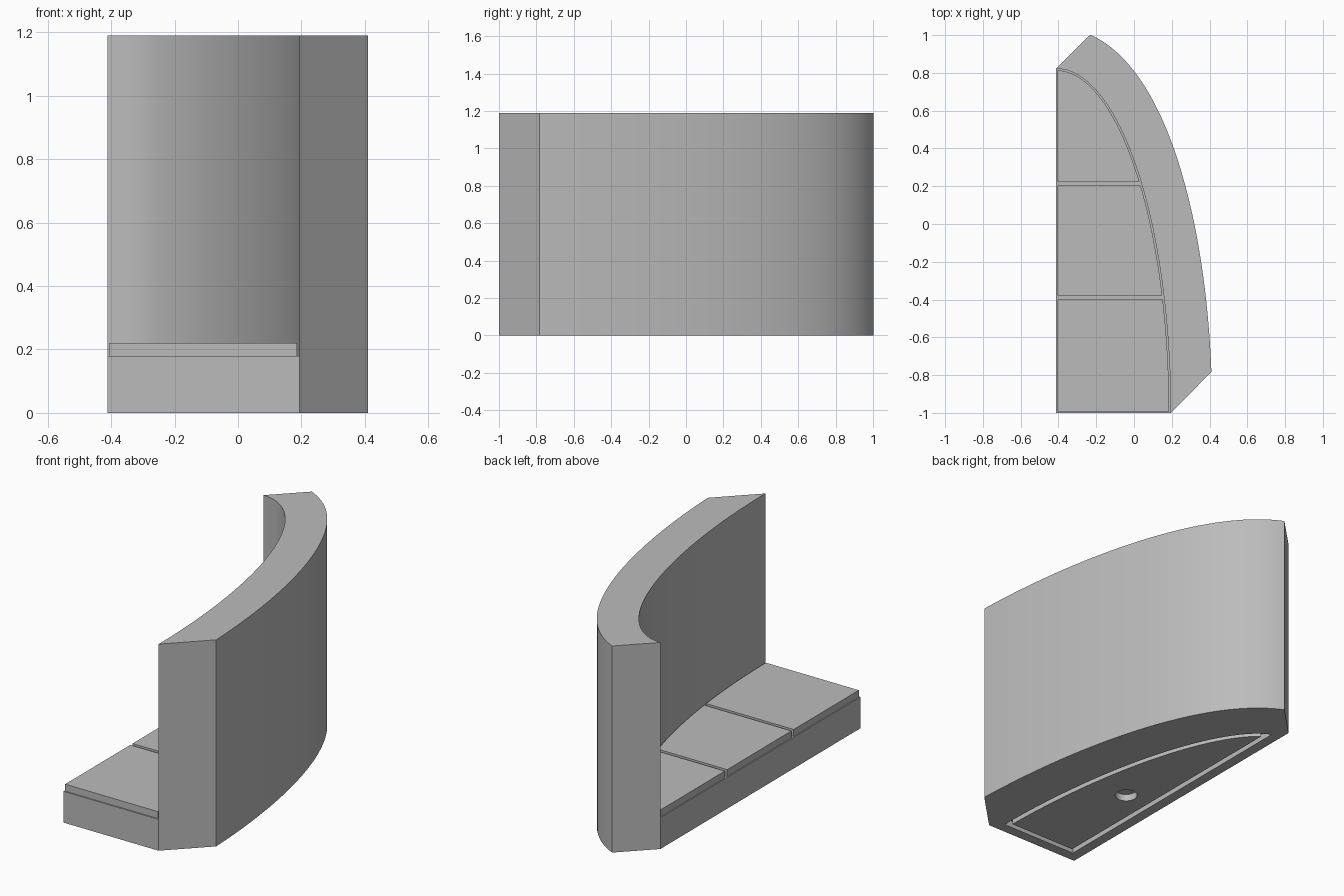
import bpy, bmesh, math

cube = bpy.data.objects.get("Cube")
if cube:
    bpy.data.objects.remove(cube, do_unlink=True)

# Quarter-ellipse plan: straight edges along X0 and Y0, curved edge facing +x +y
X0, Y0 = -0.412, -1.0
A, B = 0.606, 1.822
WALL, HEIGHT, SEAT, CUSHION = 0.22, 1.19, 0.18, 0.22

grey = bpy.data.materials.new("light_grey")
grey.use_nodes = True
colour = (0.5, 0.5, 0.5, 1)
grey.diffuse_color = colour
grey.node_tree.nodes["Principled BSDF"].inputs["Base Color"].default_value = colour


def arc(offset, keep, steps=48):
    """Points on the curve pushed outwards by offset, limited to where keep is true."""
    dense = []
    for i in range(4001):
        t = math.pi / 2 * i / 4000
        nx, ny = B * math.cos(t), A * math.sin(t)
        n = math.hypot(nx, ny)
        p = (X0 + A * math.cos(t) + offset * nx / n,
             Y0 + B * math.sin(t) + offset * ny / n)
        if keep(*p):
            dense.append(p)
    return [dense[round(i * (len(dense) - 1) / steps)] for i in range(steps + 1)]


def segment(inset, low=Y0, high=1.0, edge=None, steps=48):
    """Closed outline of the seat plan, inset and limited in y."""
    left = X0 + (inset if edge is None else edge)
    pts = arc(-inset, lambda x, y: x >= left + 0.001 and low <= y <= high, steps)
    return pts + [(left, pts[-1][1]), (left, pts[0][1])]


def prism(name, outline, z0, z1):
    bm = bmesh.new()
    base = bm.faces.new([bm.verts.new((x, y, z0)) for x, y in outline])
    top = bmesh.ops.extrude_face_region(bm, geom=[base])["geom"]
    bmesh.ops.translate(bm, vec=(0, 0, z1 - z0),
                        verts=[v for v in top if isinstance(v, bmesh.types.BMVert)])
    bmesh.ops.recalc_face_normals(bm, faces=bm.faces)
    mesh = bpy.data.meshes.new(name)
    bm.to_mesh(mesh)
    bm.free()
    mesh.materials.append(grey)
    obj = bpy.data.objects.new(name, mesh)
    bpy.context.collection.objects.link(obj)
    return obj


def cut(target, cutter):
    mod = target.modifiers.new("cut", 'BOOLEAN')
    mod.operation, mod.solver, mod.object = 'DIFFERENCE', 'EXACT', cutter
    bpy.context.view_layer.objects.active = target
    bpy.ops.object.modifier_apply(modifier=mod.name)
    bpy.data.objects.remove(cutter, do_unlink=True)


# Curved back wall with 45 degree ends
inner = arc(0, lambda x, y: True)
(fx, fy), (bx, by) = inner[0], inner[-1]
outer = arc(WALL, lambda x, y: x - fx <= y - fy and y - by <= x - bx)
parts = [prism("back_wall", inner + outer[::-1], 0, HEIGHT)]

# Seat base with a groove and a round socket underneath
seat_base = prism("seat_base", segment(0), 0, SEAT)
groove = prism("groove_cutter", segment(0.06, Y0 + 0.06), -0.05, 0.04)
cut(groove, prism("island_cutter", segment(0.09, Y0 + 0.09), -0.1, 0.1))
cut(seat_base, groove)
circle = [(-0.17 + 0.06 * math.cos(a), -0.27 + 0.06 * math.sin(a))
          for a in (math.tau * i / 32 for i in range(32))]
cut(seat_base, prism("socket_cutter", circle, -0.05, 0.04))
parts.append(seat_base)

# Three seat cushions with narrow gaps
spans = {"front": (-0.993, -0.4), "middle": (-0.38, 0.205), "back": (0.225, 0.815)}
for place, (low, high) in spans.items():
    parts.append(prism(place + "_cushion", segment(0.008, low, high, 0.006, 24), SEAT, CUSHION))

# Smooth the curved sides, keep the corners sharp
bpy.ops.object.select_all(action='DESELECT')
for obj in parts:
    obj.select_set(True)
bpy.context.view_layer.objects.active = parts[0]
bpy.ops.object.shade_smooth_by_angle(angle=math.radians(30))
